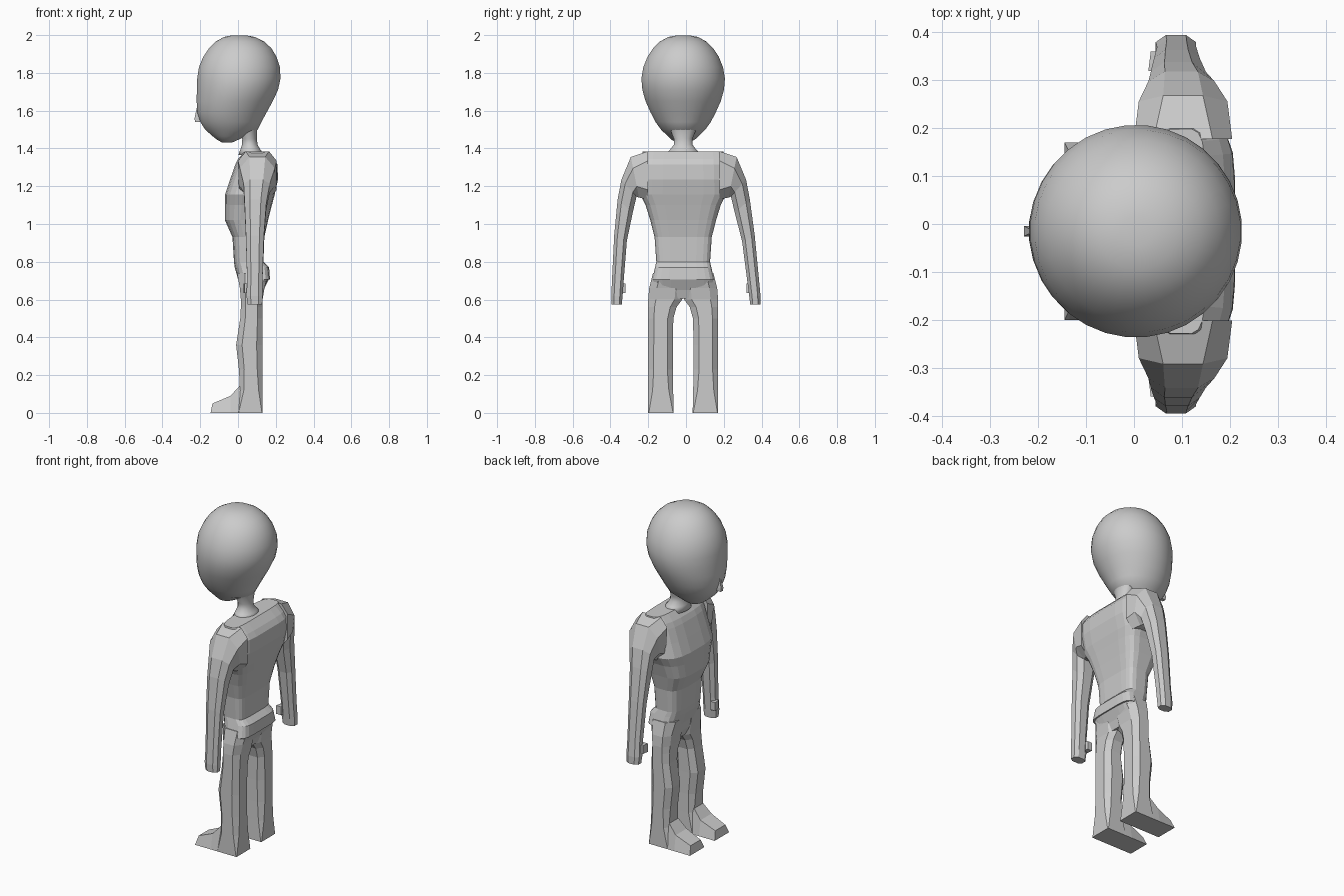
import bpy, bmesh, math

CY = -0.015  # body centre line in y


def loft(name, rings, smooth=False):
    """Skin a list of equal-length point rings and cap both ends."""
    bm = bmesh.new()
    vr = [[bm.verts.new(p) for p in r] for r in rings]
    n = len(rings[0])
    for a, b in zip(vr, vr[1:]):
        for i in range(n):
            j = (i + 1) % n
            bm.faces.new((a[i], a[j], b[j], b[i]))
    bm.faces.new(vr[0])
    bm.faces.new(vr[-1])
    bmesh.ops.recalc_face_normals(bm, faces=bm.faces)
    me = bpy.data.meshes.new(name)
    bm.to_mesh(me)
    bm.free()
    for p in me.polygons:
        p.use_smooth = smooth
    ob = bpy.data.objects.new(name, me)
    bpy.context.collection.objects.link(ob)
    return ob


def oval(z, x0, x1, hy, n=32, front=2.0, back=2.0):
    """Horizontal section; higher exponents make the front or back squarer."""
    pts = []
    for i in range(n):
        t = 2 * math.pi * (i + 0.5) / n
        c, s = math.cos(t), math.sin(t)
        e = 2 / (back if c > 0 else front)
        x = (x0 + x1) / 2 + (x1 - x0) / 2 * math.copysign(abs(c) ** e, c)
        pts.append((x, CY + hy * math.copysign(abs(s) ** e, s), z))
    return pts


def octagon(k):
    """Unit square with chamfered corners."""
    return [(1, -k), (1, k), (k, 1), (-k, 1), (-1, k), (-1, -k), (-k, -1), (k, -1)]


# Head: smooth egg with a forward chin
head = [(1.999, -.03, .04, .03), (1.99, -.075, .09, .08), (1.965, -.12, .14, .125),
        (1.93, -.155, .178, .16), (1.885, -.185, .205, .19), (1.83, -.208, .223, .212),
        (1.77, -.217, .226, .222), (1.71, -.219, .213, .217), (1.65, -.22, .185, .20),
        (1.59, -.216, .152, .173), (1.54, -.20, .125, .147), (1.50, -.175, .105, .118),
        (1.465, -.135, .04, .082), (1.445, -.11, .0, .06), (1.432, -.085, -.03, .03)]
loft("head", [oval(*r) for r in head], True)

# Nose: small wedge on the face
loft("nose", [[(x, CY + s * w, z) for x, s in ((-.2, -1), (f, -1), (f, 1), (-.2, 1))]
              for z, f, w in ((1.62, -.217, .004), (1.56, -.23, .011), (1.54, -.228, .011))])

# Neck flaring into the shoulders
neck = [(1.56, .0, .12, .09), (1.50, .01, .103, .07), (1.45, .022, .10, .05),
        (1.42, .02, .105, .05), (1.395, .012, .118, .07), (1.365, .0, .145, .10)]
loft("neck", [oval(*r, n=16) for r in neck], True)

# Torso with a flat back, narrow waist and seat
torso = [(1.385, .035, .15, .215), (1.345, .0, .19, .22), (1.315, -.015, .21, .222),
         (1.235, -.043, .212, .225), (1.155, -.07, .195, .228), (1.10, -.07, .18, .20),
         (1.02, -.07, .16, .175), (.93, -.03, .14, .152), (.80, -.022, .135, .143),
         (.77, -.018, .165, .15), (.705, .0, .17, .165)]
loft("torso", [oval(*r, n=20, front=3, back=5) for r in torso])

# Pelvis below the shirt hem
pelvis = [(.71, .002, .165, .165), (.65, .012, .135, .162), (.605, .03, .12, .13)]
loft("pelvis", [oval(*r, n=20, front=3, back=4) for r in pelvis])

# Arm sections: outer (u, z), inner (u, z), x range, chamfer
ARM = [(.19, 1.385, .19, 1.13, .0, .205, .6), (.28, 1.355, .237, 1.14, .01, .195, .45),
       (.33, 1.235, .25, 1.145, .03, .168, .5), (.35, 1.13, .27, 1.06, .035, .15, .5),
       (.372, .94, .305, .91, .042, .137, .5), (.388, .72, .327, .70, .048, .13, .5),
       (.395, .62, .335, .62, .045, .13, .5), (.394, .575, .34, .575, .05, .128, .5)]
# Leg sections: z, u range, x range, chamfer
LEG = [(.74, .0, .16, -.005, .16, .5), (.66, .0, .18, .01, .14, .55),
       (.60, .005, .185, .015, .13, .55), (.56, .035, .185, .015, .13, .55),
       (.50, .052, .185, .012, .13, .55), (.36, .055, .185, -.01, .13, .55),
       (.23, .055, .185, .005, .13, .55), (.12, .053, .185, .01, .13, .65),
       (.0, .05, .185, .0, .13, .95)]
# Foot sections along x: x, top z, top inset
FOOT = [(.09, .13, .015), (.01, .145, .025), (-.04, .09, .015), (-.135, .05, .02), (-.145, .0, .0)]

for side, s in (("left", -1), ("right", 1)):
    rings = []
    for uo, zo, ui, zi, x0, x1, k in ARM:
        c = -0.012 * min(1, max(0, (zo - .6) / .5))
        rings.append([((x0 + x1) / 2 + a * (x1 - x0) / 2,
                       c + s * ((uo + ui) / 2 + b * (uo - ui) / 2),
                       (zo + zi) / 2 + b * (zo - zi) / 2) for a, b in octagon(k)])
    loft(side + "_arm", rings)

    # Thumb on the inner side of the hand
    loft(side + "_thumb", [[(x, s * u, z) for x, u in ((.03, .32), (.06, .32), (.07, .36), (.035, .36))]
                           for z in (.685, .635)])

    loft(side + "_leg", [[((x0 + x1) / 2 + a * (x1 - x0) / 2,
                           CY + s * ((u0 + u1) / 2 + b * (u1 - u0) / 2), z)
                          for a, b in octagon(k)] for z, u0, u1, x0, x1, k in LEG])

    loft(side + "_foot", [[(x, CY + s * .05, 0), (x, CY + s * .185, 0),
                           (x, CY + s * (.185 - i), max(h, .002)), (x, CY + s * (.05 + i), max(h, .002))]
                          for x, h, i in FOOT])
